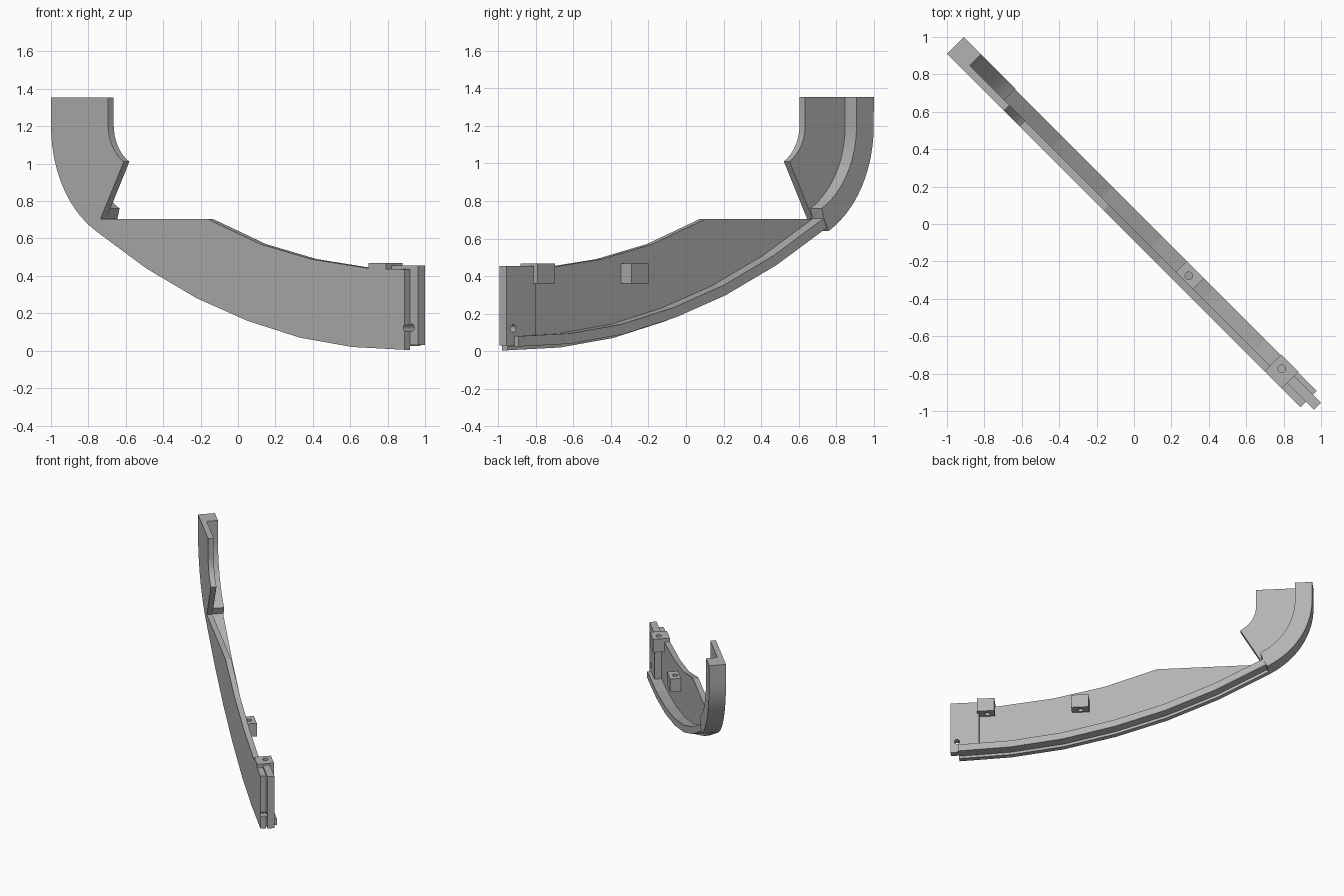
import bpy, bmesh
from math import sin, cos, radians, sqrt
from mathutils import Vector, Matrix

R2 = sqrt(2)
if "Cube" in bpy.data.objects:
    bpy.data.objects.remove(bpy.data.objects["Cube"])

grey = bpy.data.materials.new("plain_grey")
grey.use_nodes = True
GREY = (0.45, 0.45, 0.45, 1)
grey.diffuse_color = GREY
grey.node_tree.nodes["Principled BSDF"].inputs["Base Color"].default_value = GREY


def place(s, m, z):
    """s runs along the diagonal, m across it towards the back."""
    return Vector((s + m, m - s, z))


def slab(name, outline, m0, m1):
    """Extrude an (s, z) outline across the diagonal."""
    bm = bmesh.new()
    face = bm.faces.new([bm.verts.new(place(s, m0, z)) for s, z in outline])
    out = bmesh.ops.extrude_face_region(bm, geom=[face])
    verts = [v for v in out["geom"] if isinstance(v, bmesh.types.BMVert)]
    bmesh.ops.translate(bm, verts=verts, vec=place(0, m1 - m0, 0))
    bmesh.ops.recalc_face_normals(bm, faces=bm.faces)
    mesh = bpy.data.meshes.new(name)
    bm.to_mesh(mesh)
    bm.free()
    mesh.materials.append(grey)
    ob = bpy.data.objects.new(name, mesh)
    bpy.context.collection.objects.link(ob)
    return ob


def block(name, s0, s1, z0, z1, m0, m1):
    return slab(name, [(s0, z0), (s1, z0), (s1, z1), (s0, z1)], m0, m1)


def drill(targets, centre, axis, radius):
    """Cut a round hole through each target."""
    bm = bmesh.new()
    bmesh.ops.create_cone(bm, cap_ends=True, segments=20, radius1=radius,
                          radius2=radius, depth=0.4)
    turn = Vector((0, 0, 1)).rotation_difference(axis).to_matrix().to_4x4()
    bm.transform(Matrix.Translation(centre) @ turn)
    mesh = bpy.data.meshes.new("hole_cutter")
    bm.to_mesh(mesh)
    bm.free()
    mesh.materials.append(grey)
    cutter = bpy.data.objects.new("hole_cutter", mesh)
    bpy.context.collection.objects.link(cutter)
    cutter.hide_render = True
    cutter.hide_viewport = True
    cutter.display_type = 'WIRE'
    for ob in targets:
        mod = ob.modifiers.new("hole", 'BOOLEAN')
        mod.operation = 'DIFFERENCE'
        mod.solver = 'EXACT'
        mod.object = cutter


def arc(u, z, r, a0, a1, n):
    """Arc from the vertical tangent downwards, angles in degrees."""
    angles = [radians(a0 + (a1 - a0) * i / n) for i in range(n + 1)]
    return [((u - r * cos(a)) / R2, z - r * sin(a)) for a in angles]


def offset(path, d):
    """Shift an (s, z) path upwards along its normals."""
    pts = [Vector((s * R2, z)) for s, z in path]
    result = []
    for i, p in enumerate(pts):
        t = pts[min(i + 1, len(pts) - 1)] - pts[max(i - 1, 0)]
        q = p + Vector((-t.y, t.x)).normalized() * d
        result.append((q.x / R2, q.y))
    result[-1] = (path[-1][0], result[-1][1])
    return result


FRONT, INNER, BACK = -0.045, -0.015, 0.045
TOP = 1.355
CU, CZ = -0.72, 1.2

# Shared curves
outer = arc(CU, CZ, 0.63, 0, 62.5, 14)
rim_inner = arc(CU, CZ, 0.5, 0, 61.5, 14)
throat = arc(-0.692, 1.21, 0.227, 0, 61.5, 8)
keel = [(-0.715, 0.64), (-0.445, 0.44), (-0.175, 0.28), (0.095, 0.16),
        (0.375, 0.07), (0.655, 0.02), (0.935, 0.005)]
crest = [(0.935, 0.435), (0.745, 0.44), (0.435, 0.49), (0.165, 0.57),
         (-0.12, 0.705), (-0.69, 0.705)]

# Flat side plate
plate = slab("side_plate", [(-0.955, TOP)] + outer[:-1] + keel + crest
             + throat[::-1] + [(throat[0][0], TOP)], FRONT, INNER)

# Thick curved rim of the upright end
slab("upper_rim", [(-0.955, TOP)] + outer[:-1] + [(-0.715, 0.64), (-0.69, 0.705)]
     + rim_inner[::-1] + [(rim_inner[0][0], TOP)], INNER, BACK)

# Slim rim along the lower edge
slab("lower_rim", offset(keel, 0.02) + offset(keel, 0.075)[::-1], INNER, 0.042)

# End tongue and mounting blocks
tongue = block("end_tongue", 0.825, 0.978, 0.03, 0.455, INNER, 0.0225)
end_block = block("end_block", 0.742, 0.835, 0.36, 0.468, FRONT, BACK)
mid_block = block("middle_block", 0.24, 0.332, 0.36, 0.468, INNER - 0.005, 0.042)

# Screw holes
up = Vector((0, 0, 1))
drill([end_block], place(0.782, 0.008, 0.41), up, 0.02)
drill([mid_block], place(0.285, 0.008, 0.41), up, 0.02)
drill([plate, tongue], place(0.9425, 0, 0.122), Vector((1, 1, 0)).normalized(), 0.02)

# Smooth only the fine curves
for ob in bpy.context.scene.objects:
    if ob.name in ("upper_rim", "side_plate"):
        bpy.ops.object.select_all(action='DESELECT')
        ob.select_set(True)
        bpy.context.view_layer.objects.active = ob
        bpy.ops.object.shade_smooth_by_angle(angle=radians(6))
